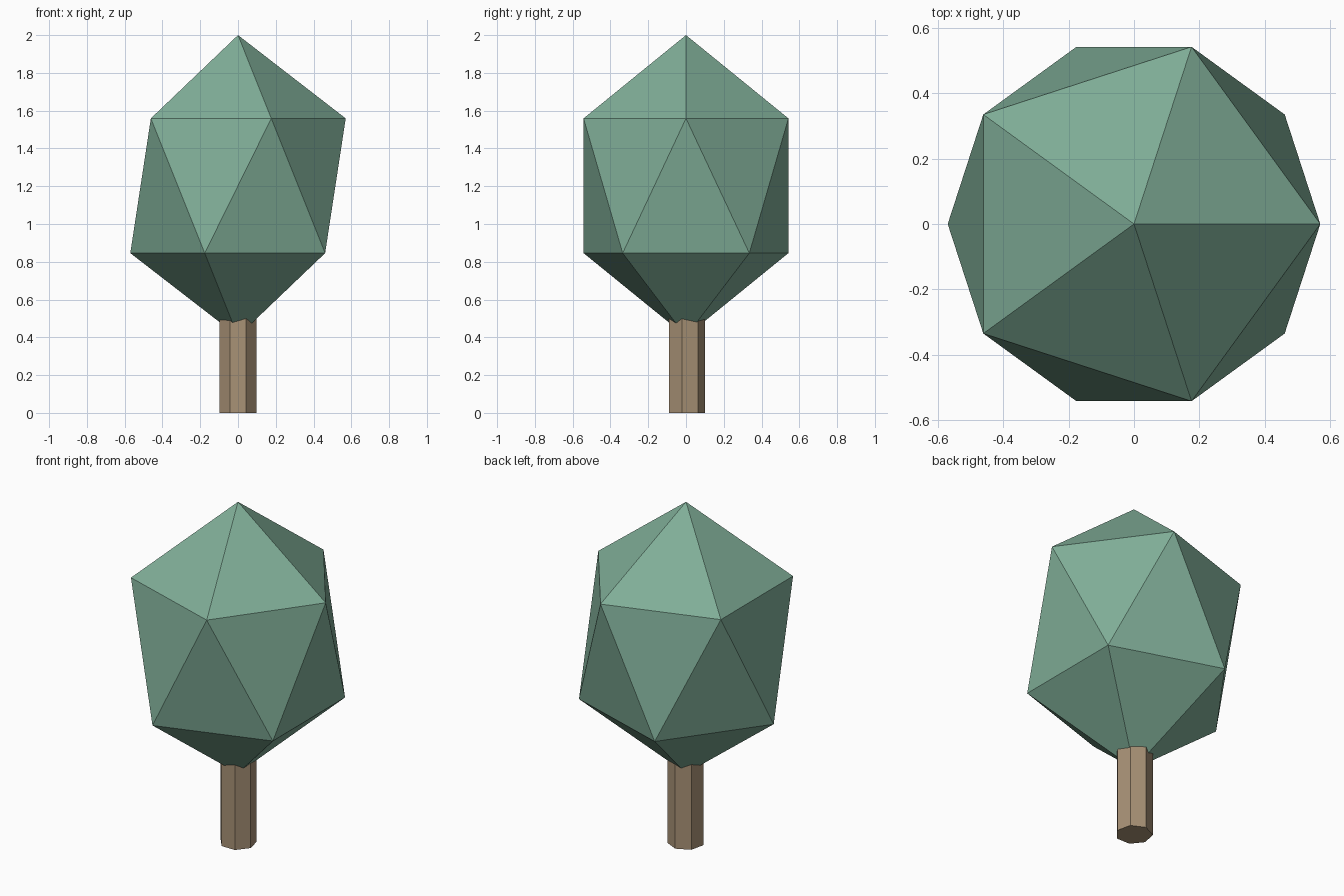
import bpy

if "Cube" in bpy.data.objects:
    bpy.data.objects.remove(bpy.data.objects["Cube"])


def srgb(r, g, b):
    """Convert 0-255 sRGB to a linear diffuse colour."""
    lin = [c / 255 / 12.92 if c <= 10 else ((c / 255 + 0.055) / 1.055) ** 2.4
           for c in (r, g, b)]
    return (*lin, 1.0)


def finish(name, colour):
    """Name the active object, apply its scale and colour it."""
    obj = bpy.context.object
    obj.name = name
    bpy.ops.object.transform_apply(location=False, rotation=False, scale=True)
    mat = bpy.data.materials.new(name + "_colour")
    mat.diffuse_color = colour
    mat.use_nodes = True
    mat.node_tree.nodes["Principled BSDF"].inputs["Base Color"].default_value = mat.diffuse_color
    obj.data.materials.append(mat)
    bpy.ops.object.shade_flat()
    return obj


# Trunk: seven-sided post whose top is buried in the canopy
TRUNK_TOP = 0.6
bpy.ops.mesh.primitive_cylinder_add(vertices=7, radius=0.1, depth=TRUNK_TOP,
                                    location=(0, 0, TRUNK_TOP / 2))
finish("trunk", srgb(168, 146, 118))

# Canopy: icosahedron stretched upwards
bpy.ops.mesh.primitive_ico_sphere_add(subdivisions=1, radius=1,
                                      location=(0, 0, 1.2025))
bpy.context.object.scale = (0.6375, 0.6375, 0.7975)
finish("canopy", srgb(128, 174, 152))
